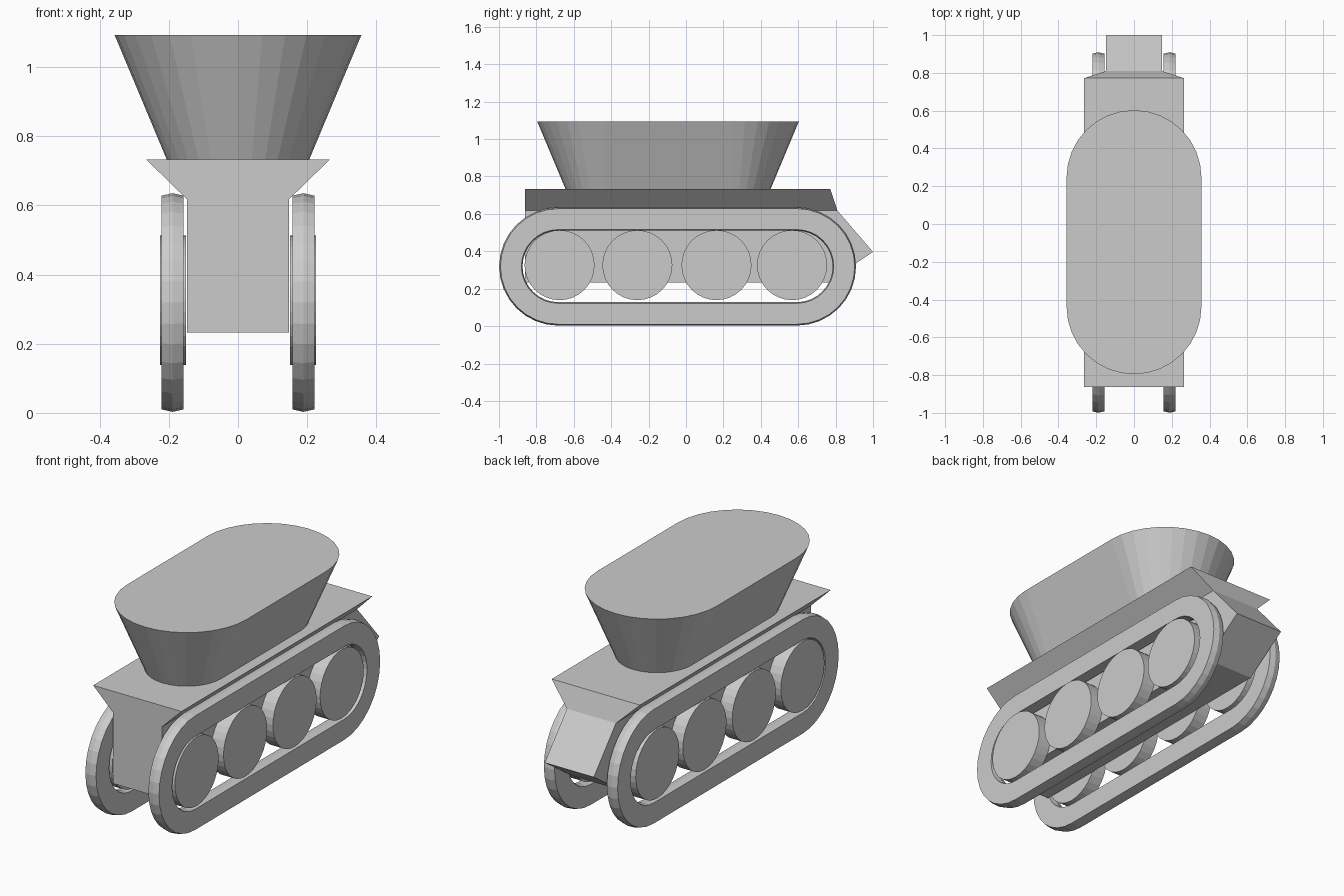
import bpy, bmesh
from math import pi, sin, cos

if "Cube" in bpy.data.objects:
    bpy.data.objects.remove(bpy.data.objects["Cube"])


def finish(bm, name, smooth=None):
    bmesh.ops.recalc_face_normals(bm, faces=bm.faces)
    mesh = bpy.data.meshes.new(name)
    bm.to_mesh(mesh)
    bm.free()
    ob = bpy.data.objects.new(name, mesh)
    bpy.context.collection.objects.link(ob)
    return ob


def stadium(half, r, n=16):
    """Two half circles of radius r, centres at +-half on the first axis."""
    pts = []
    for side in (0, 1):
        for i in range(n + 1):
            a = -pi / 2 + pi * (i / n + side)
            pts.append(((half if side == 0 else -half) + r * cos(a), r * sin(a)))
    return pts


def loft(loops, name, ring=False):
    """Skin equal-length loops; cap the ends, or join last to first for a ring."""
    bm = bmesh.new()
    rows = [[bm.verts.new(p) for p in loop] for loop in loops]
    n = len(rows[0])
    pairs = list(zip(rows, rows[1:]))
    if ring:
        pairs.append((rows[-1], rows[0]))
    for a, b in pairs:
        for i in range(n):
            j = (i + 1) % n
            bm.faces.new((a[i], a[j], b[j], b[i]))
    if not ring:
        bm.faces.new(rows[0])
        bm.faces.new(rows[-1])
    return finish(bm, name)


# Hull: side profile extruded across x, then its top face flared into the deck
HULL_X, DECK_X = 0.147, 0.265
profile = [(-0.862, 0.232), (0.757, 0.232), (1.0, 0.397), (0.81, 0.617), (-0.862, 0.617)]
bm = bmesh.new()
left, right = [[bm.verts.new((x, y, z)) for y, z in profile] for x in (-HULL_X, HULL_X)]
bm.faces.new(left)
bm.faces.new(right)
for i in range(5):
    j = (i + 1) % 5
    face = bm.faces.new((left[i], left[j], right[j], right[i]))
    if i == 3:
        top = face
deck = bmesh.ops.extrude_discrete_faces(bm, faces=[top])["faces"][0]
for v in deck.verts:
    v.co.x *= DECK_X / HULL_X
    v.co.z = 0.732
    if v.co.y > 0:
        v.co.y = 0.772
finish(bm, "hull")

# Turret: stadium-shaped block widening upwards
loft([[(x, y - 0.096, z) for y, x in stadium(0.342, r)]
      for z, r in ((0.73, 0.205), (1.093, 0.357))], "turret")

# Track bands with slightly crowned rims, and four road wheels on each side
TRACK_SECTION = [(0.157, 0.309), (0.189, 0.316), (0.221, 0.309),
                 (0.221, 0.197), (0.189, 0.191), (0.157, 0.197)]
WHEEL_Y = (-0.676, -0.26, 0.163, 0.567)
for s, side in ((-1, "left"), (1, "right")):
    loft([[(s * x, y - 0.045, z + 0.319) for y, z in stadium(0.638, r)]
          for x, r in TRACK_SECTION], f"{side}_track", ring=True)
    for k, wy in enumerate(WHEEL_Y, 1):
        loft([[(s * x, wy + 0.187 * cos(2 * pi * i / 32), 0.326 + 0.187 * sin(2 * pi * i / 32))
               for i in range(32)] for x in (0.15, 0.226)], f"{side}_wheel_{k}")
